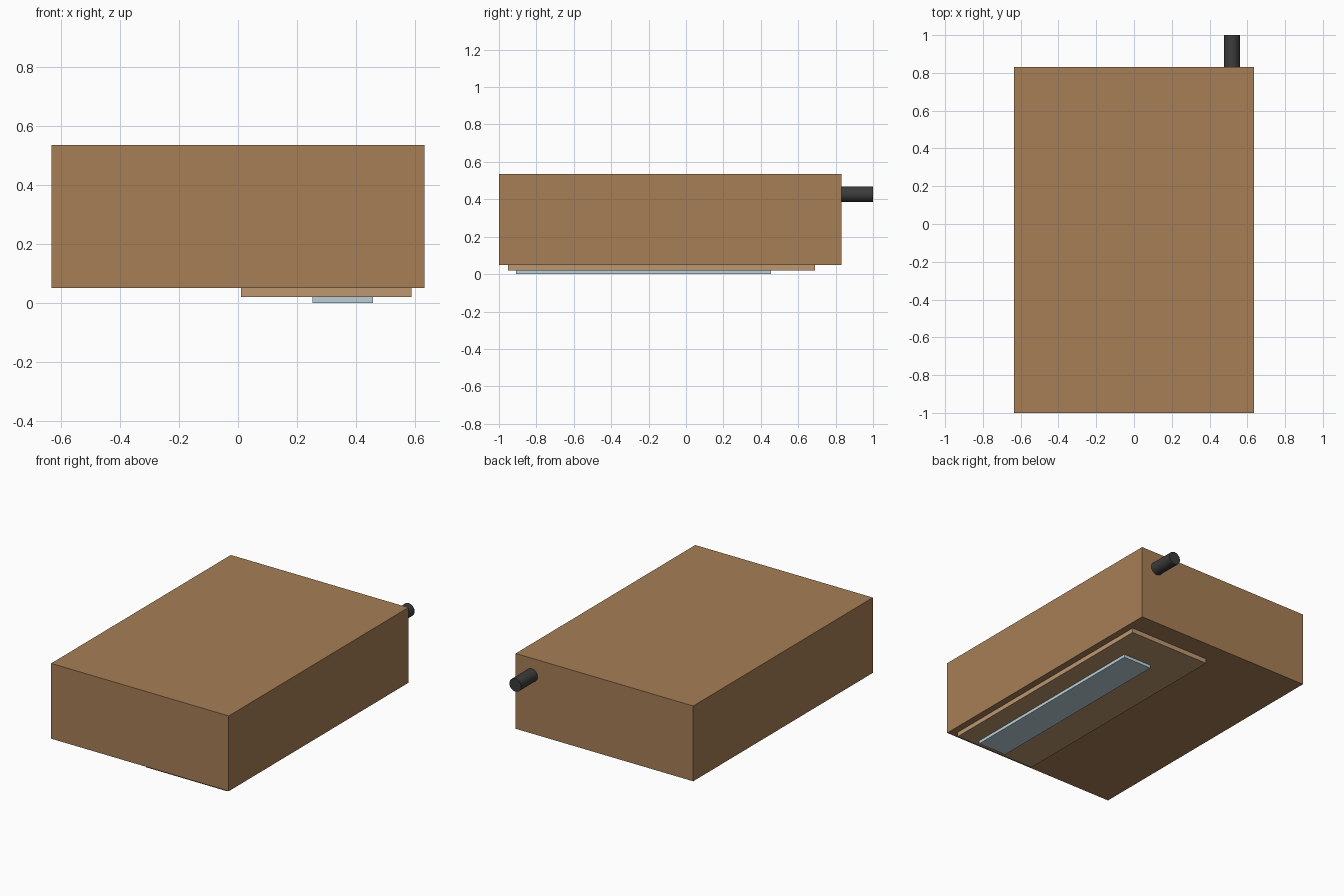
import bpy, math

if "Cube" in bpy.data.objects:
    bpy.data.objects.remove(bpy.data.objects["Cube"])


def material(name, rgb):
    m = bpy.data.materials.new(name)
    m.diffuse_color = (*rgb, 1)
    m.use_nodes = True
    m.node_tree.nodes["Principled BSDF"].inputs["Base Color"].default_value = m.diffuse_color
    return m


def box(name, x, y, z, mat):
    """Box from (min, max) ranges on each axis."""
    bpy.ops.mesh.primitive_cube_add(size=1, location=[sum(r) / 2 for r in (x, y, z)])
    ob = bpy.context.object
    ob.name = name
    ob.scale = [r[1] - r[0] for r in (x, y, z)]
    bpy.ops.object.transform_apply(location=False, rotation=False, scale=True)
    ob.data.materials.append(mat)
    return ob


brown = material("brown", (0.38, 0.21, 0.092))
tan = material("tan", (0.51, 0.31, 0.165))
pale_blue = material("pale_blue", (0.49, 0.64, 0.69))
dark = material("dark_grey", (0.045, 0.045, 0.047))

# Main block, with stepped panels on its underside
box("body", (-0.634, 0.634), (-1.0, 0.832), (0.05, 0.536), brown)
box("base_panel", (0.01, 0.59), (-0.953, 0.69), (0.02, 0.05), tan)
box("window", (0.253, 0.458), (-0.909, 0.455), (0.0, 0.02), pale_blue)

# Round stub on the back face
bpy.ops.mesh.primitive_cylinder_add(vertices=32, radius=0.042, depth=0.168,
                                    location=(0.519, 0.916, 0.427),
                                    rotation=(math.pi / 2, 0, 0))
stub = bpy.context.object
stub.name = "back_stub"
stub.data.materials.append(dark)
bpy.ops.object.shade_smooth_by_angle()
